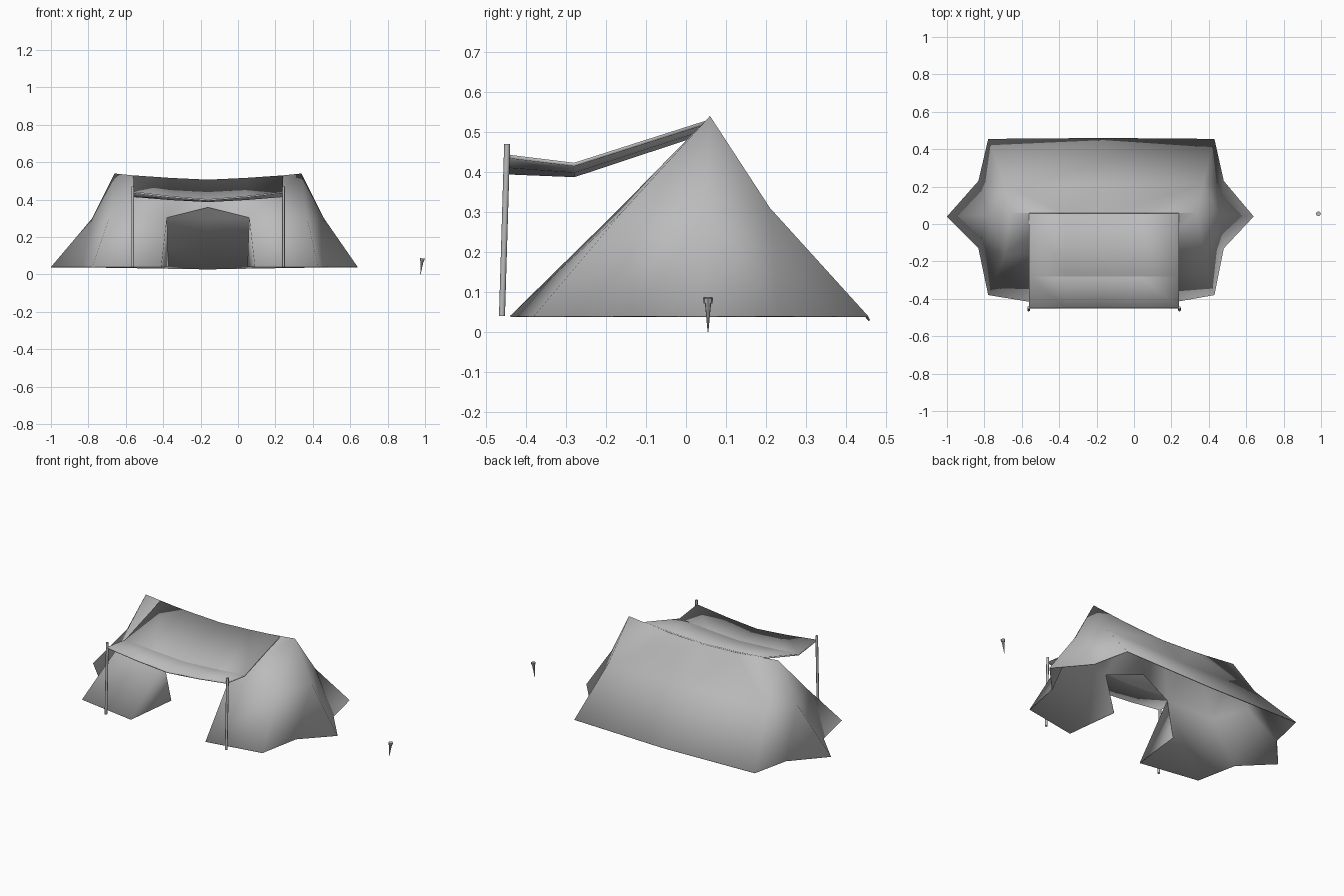
import bpy, bmesh, math
from mathutils import Vector

cube = bpy.data.objects.get("Cube")
if cube:
    bpy.data.objects.remove(cube, do_unlink=True)

MID = -0.16      # tent centre line
GROUND = 0.04    # hem height

grey = bpy.data.materials.new("canvas_grey")
grey.use_nodes = True
colour = (0.5, 0.5, 0.5, 1)
grey.diffuse_color = colour
grey.node_tree.nodes["Principled BSDF"].inputs["Base Color"].default_value = colour


def add_object(name, bm, angle=60, thickness=0):
    mesh = bpy.data.meshes.new(name)
    bm.to_mesh(mesh)
    bm.free()
    mesh.materials.append(grey)
    obj = bpy.data.objects.new(name, mesh)
    bpy.context.collection.objects.link(obj)
    bpy.ops.object.select_all(action='DESELECT')
    obj.select_set(True)
    bpy.context.view_layer.objects.active = obj
    bpy.ops.object.shade_smooth_by_angle(angle=math.radians(angle))
    if thickness:
        solid = obj.modifiers.new("cloth_thickness", 'SOLIDIFY')
        solid.thickness = thickness
    return obj


# Tent shell: one half by named points, the other half reflected
points = {
    "peak": (0.34, 0.06, 0.54), "ridge": (0.06, 0.06, 0.512), "sag": (MID, 0.06, 0.503),
    "front_mid": (0.37, -0.16, 0.30), "door_top": (0.06, -0.17, 0.305), "arch": (MID, -0.11, 0.36),
    "front_corner": (0.43, -0.38, GROUND), "door_foot": (0.09, -0.44, GROUND),
    "flap_foot": (0.05, -0.11, GROUND),
    "end_mid": (0.46, 0.05, 0.30), "end_tip": (0.64, 0.04, GROUND),
    "front_valley": (0.48, -0.13, GROUND), "back_valley": (0.48, 0.23, GROUND),
    "back_mid": (0.37, 0.21, 0.31), "back_wall": (MID, 0.21, 0.30),
    "back_corner": (0.43, 0.455, GROUND), "back_foot": (MID, 0.46, 0.03),
}
panels = [
    # front wall around the doorway, with the flap turned inward
    "peak ridge door_top front_mid", "ridge sag arch door_top",
    "front_mid door_top door_foot front_corner", "door_top flap_foot door_foot",
    # flared end
    "peak front_mid end_mid", "front_mid front_corner front_valley",
    "front_mid front_valley end_mid", "end_mid front_valley end_tip",
    "peak end_mid back_mid", "back_mid back_valley back_corner",
    "back_mid end_mid back_valley", "end_mid end_tip back_valley",
    # back wall
    "ridge peak back_mid", "sag ridge back_mid back_wall",
    "back_wall back_mid back_corner back_foot",
]
bm = bmesh.new()
for side in (1, -1):
    verts = {}
    for name, (x, y, z) in points.items():
        stretch = 1.05 if side < 0 and x > 0.4 and z < 0.1 else 1
        verts[name] = bm.verts.new((MID + side * stretch * (x - MID), y, z))
    for panel in panels:
        corners = [verts[n] for n in panel.split()]
        bm.faces.new(corners if side > 0 else corners[::-1])
bmesh.ops.remove_doubles(bm, verts=bm.verts, dist=0.0005)
bmesh.ops.recalc_face_normals(bm, faces=bm.faces)
add_object("tent_shell", bm, thickness=0.004)

# Sagging awning: rows of y, edge height and middle height
bm = bmesh.new()
rows = []
for y, edge, middle in ((0.055, 0.53, 0.507), (-0.28, 0.423, 0.396), (-0.45, 0.444, 0.403)):
    row = []
    for i in range(-2, 3):
        t = i / 2
        row.append(bm.verts.new((MID + 0.4 * t, y, middle + (edge - middle) * abs(t) ** 1.3)))
    rows.append(row)
for a, b in zip(rows, rows[1:]):
    for i in range(4):
        bm.faces.new((a[i], b[i], b[i + 1], a[i + 1]))
add_object("awning", bm, angle=20, thickness=0.009)


def add_rod(bm, start, end, r1, r2, sides=8):
    start, end = Vector(start), Vector(end)
    axis = end - start
    made = bmesh.ops.create_cone(bm, cap_ends=True, segments=sides,
                                 radius1=r1, radius2=r2, depth=axis.length)["verts"]
    bmesh.ops.rotate(bm, verts=made, matrix=axis.to_track_quat('Z', 'Y').to_matrix())
    bmesh.ops.translate(bm, verts=made, vec=(start + end) / 2)


# Awning posts
for name, x in (("left_post", 0.243), ("right_post", -0.563)):
    bm = bmesh.new()
    add_rod(bm, (x, -0.46, GROUND), (x, -0.447, 0.47), 0.0075, 0.0075)
    add_object(name, bm, angle=50)

# Ground peg: pointed shaft with a flat head
bm = bmesh.new()
add_rod(bm, (0.975, 0.055, 0), (0.985, 0.055, 0.075), 0.001, 0.008)
add_rod(bm, (0.984, 0.055, 0.072), (0.986, 0.055, 0.086), 0.011, 0.013)
add_object("ground_peg", bm, angle=40)
